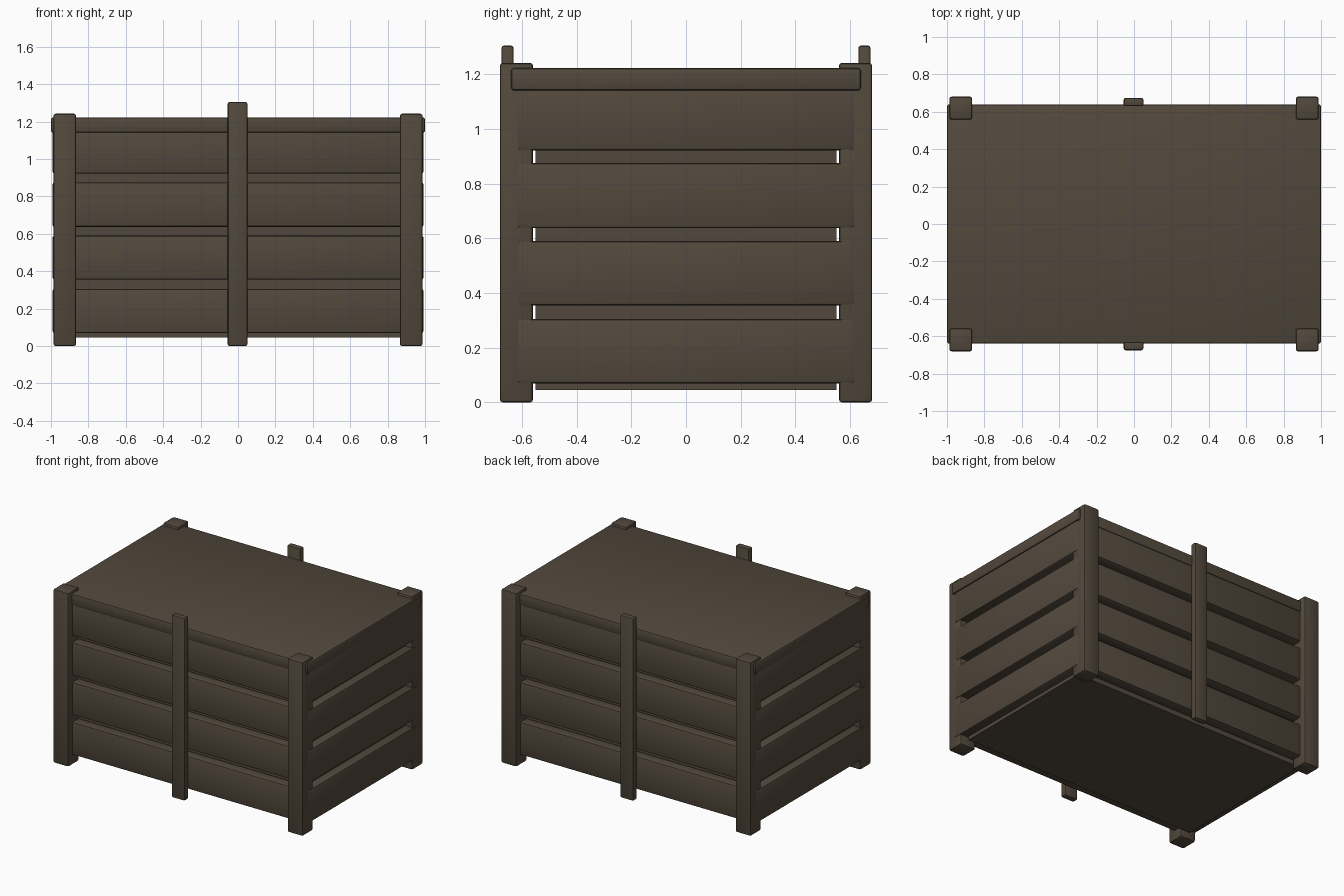
import bpy

cube = bpy.data.objects.get("Cube")
if cube:
    bpy.data.objects.remove(cube, do_unlink=True)

# One dark weathered wood colour
wood = bpy.data.materials.new("dark_wood")
wood.use_nodes = True
colour = (0.085, 0.065, 0.045, 1)
wood.diffuse_color = colour
bsdf = next(n for n in wood.node_tree.nodes if n.type == "BSDF_PRINCIPLED")
bsdf.inputs["Base Color"].default_value = colour
bsdf.inputs["Roughness"].default_value = 0.8


def board(name, low, high, bevel=0.012):
    """Rounded box between two opposite corners."""
    centre = [(a + b) / 2 for a, b in zip(low, high)]
    bpy.ops.mesh.primitive_cube_add(size=1, location=centre)
    ob = bpy.context.object
    ob.name = name
    ob.scale = [b - a for a, b in zip(low, high)]
    bpy.ops.object.transform_apply(location=False, rotation=False, scale=True)
    ob.data.materials.append(wood)
    if bevel:
        mod = ob.modifiers.new("rounded_edges", "BEVEL")
        mod.width = bevel
        mod.segments = 2
        bpy.ops.object.modifier_apply(modifier=mod.name)
        bpy.ops.object.shade_smooth_by_angle()
    return ob


# Inner box behind the slats, and the lid
board("inner_box", (-0.93, -0.55, 0.045), (0.93, 0.55, 1.16), 0)
board("lid", (-1, -0.64, 1.14), (1, 0.64, 1.223))

# Corner posts
for sx, side in ((-1, "right"), (1, "left")):
    for sy, end in ((-1, "front"), (1, "back")):
        x, y = sx * 0.926, sy * 0.62
        board(f"{end}_{side}_post", (x - 0.061, y - 0.061, 0),
              (x + 0.061, y + 0.061, 1.242))

# Horizontal slats on all four sides
for i, (z0, z1) in enumerate(((0.07, 0.305), (0.355, 0.59),
                              (0.637, 0.875), (0.922, 1.15))):
    for s, end in ((-1, "front"), (1, "back")):
        ys = sorted((s * 0.555, s * 0.635))
        board(f"{end}_slat_{i}", (-0.92, ys[0], z0), (0.92, ys[1], z1))
    for s, side in ((-1, "right"), (1, "left")):
        xs = sorted((s * 0.9, s * 0.992))
        board(f"{side}_slat_{i}", (xs[0], -0.618, z0), (xs[1], 0.618, z1))

# Upright battens in the middle of the front and back
for s, end in ((-1, "front"), (1, "back")):
    ys = sorted((s * 0.63, s * 0.675))
    board(f"{end}_batten", (-0.055, ys[0], 0), (0.05, ys[1], 1.305), 0.01)
